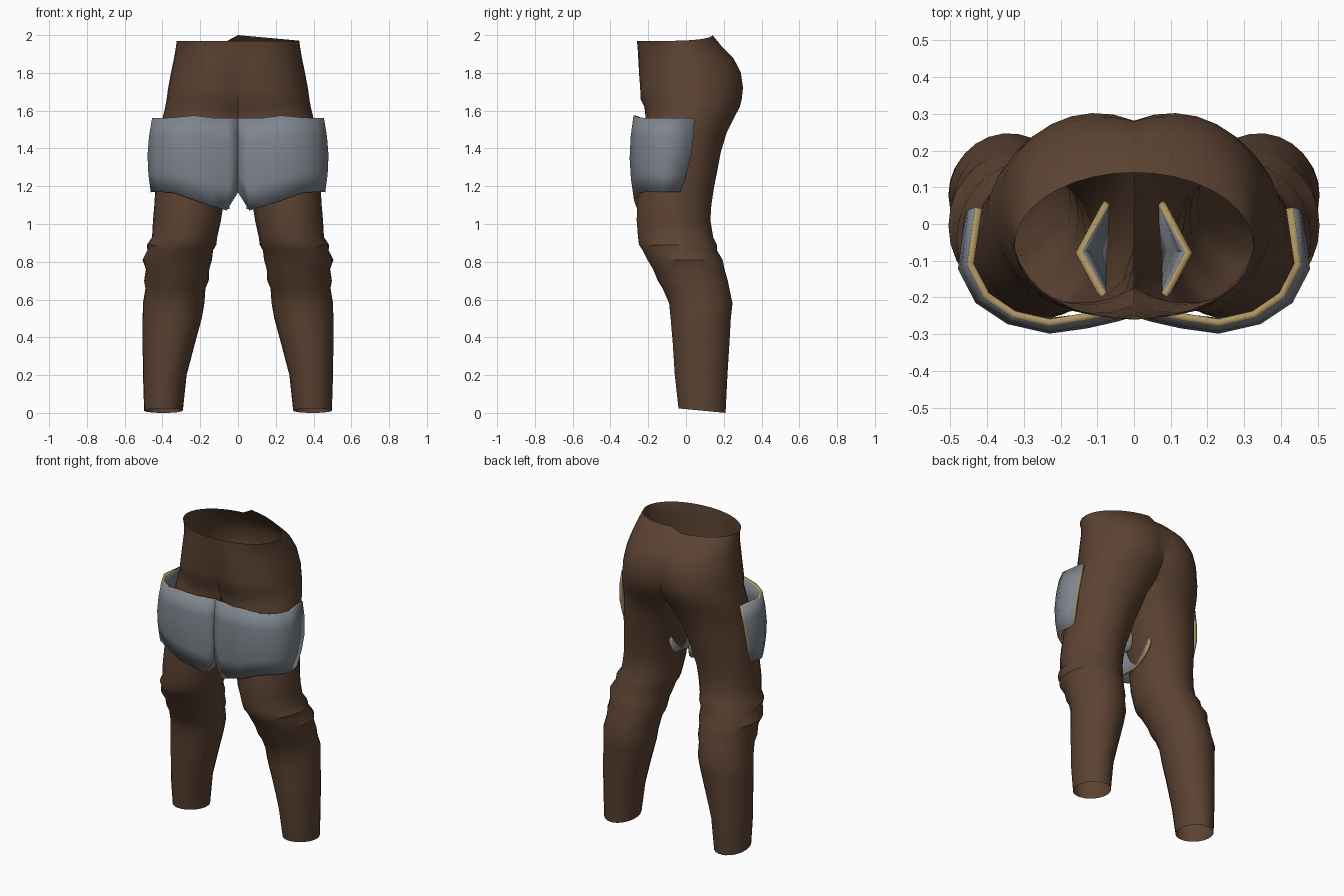
import bpy, bmesh, math

if "Cube" in bpy.data.objects:
    bpy.data.objects.remove(bpy.data.objects["Cube"])


def material(name, rgb):
    m = bpy.data.materials.new(name)
    m.diffuse_color = (*rgb, 1)
    m.use_nodes = True
    m.node_tree.nodes["Principled BSDF"].inputs["Base Color"].default_value = m.diffuse_color
    return m


brown = material("brown cloth", (0.105, 0.055, 0.032))
steel = material("grey plate", (0.21, 0.235, 0.27))
gold = material("gold trim", (0.42, 0.30, 0.12))


def finish(name, bm, mats, angle):
    me = bpy.data.meshes.new(name)
    bm.to_mesh(me)
    bm.free()
    ob = bpy.data.objects.new(name, me)
    bpy.context.collection.objects.link(ob)
    for m in mats:
        me.materials.append(m)
    bpy.ops.object.select_all(action='DESELECT')
    ob.select_set(True)
    bpy.context.view_layer.objects.active = ob
    bpy.ops.object.shade_smooth_by_angle(angle=math.radians(angle))
    return ob


# Trouser sections: height, inner x, outer x, front y, back y
SECTIONS = [
    (0.01, .292, .497, -.04, .21), (0.20, .272, .503, -.06, .22),
    (0.36, .230, .505, -.07, .23), (0.50, .192, .505, -.082, .238),
    (0.58, .178, .503, -.09, .247), (0.66, .172, .490, -.125, .23),
    (0.70, .155, .497, -.15, .222), (0.76, .152, .488, -.175, .205),
    (0.81, .138, .505, -.205, .195), (0.86, .132, .480, -.23, .165),
    (0.89, .115, .482, -.25, .165), (0.93, .110, .455, -.255, .145),
    (1.02, .090, .450, -.262, .13), (1.10, .078, .443, -.26, .135),
    (1.20, .050, .437, -.25, .15), (1.30, .022, .430, -.245, .17),
    (1.38, -.010, .420, -.24, .185), (1.48, -.075, .410, -.225, .215),
    (1.56, -.110, .400, -.215, .255), (1.62, -.140, .385, -.22, .285),
    (1.66, -.150, .378, -.24, .295), (1.72, -.165, .370, -.243, .302),
    (1.80, -.190, .355, -.25, .292), (1.88, -.230, .338, -.253, .25),
    (1.94, -.290, .328, -.257, .19), (1.97, -.325, .325, -.26, .14)]
OUTER, INNER = 18, 6


def section(z, xi, xo, yf, yb):
    """One half section; it stops flat on the middle plane where it crosses it."""
    cx, rx, cy, ry = (xi + xo) / 2, (xo - xi) / 2, (yf + yb) / 2, (yb - yf) / 2
    a = math.acos(max(-0.6, min(1, -cx / rx)))
    pts = []
    for i in range(OUTER + 1):
        t = -a + 2 * a * i / OUTER
        pts.append([max(0, cx + rx * math.cos(t)), cy + ry * math.sin(t)])
    for i in range(1, INNER):
        t = a + (2 * math.pi - 2 * a) * i / INNER
        x, y = cx + rx * math.cos(t), cy + ry * math.sin(t)
        if x < 0:
            x, y = 0, cy + ry * math.sin(a) * (1 - 2 * i / INNER)
        pts.append([x, y])
    # hem dips towards the back
    dip = max(0, 1 - z / 0.2)
    return [(x, y, z + dip * 0.025 * (yb - y - .1) / (yb - yf)) for x, y in pts]


bm = bmesh.new()
for side in (1, -1):
    rings = [[bm.verts.new((side * x, y, z)) for x, y, z in section(*s)]
             for s in SECTIONS]
    n = OUTER + INNER
    for r0, r1 in zip(rings, rings[1:]):
        for i in range(n):
            j = (i + 1) % n
            quad = [r0[i], r0[j], r1[j], r1[i]]
            if all(abs(v.co.x) < 1e-5 for v in quad):
                continue
            bm.faces.new(quad if side == 1 else quad[::-1])
bmesh.ops.remove_doubles(bm, verts=bm.verts, dist=1e-4)
bmesh.ops.delete(bm, geom=[v for v in bm.verts if not v.link_faces], context='VERTS')
# raised back of the waistband on one side
for v in bm.verts:
    if v.co.z > 1.96 and v.co.y > -0.05 and v.co.x > -0.01:
        v.co.z += 0.03 * (1 - v.co.x / 0.33)
low = min(v.co.z for v in bm.verts)
for v in bm.verts:
    if v.co.z < 0.1:
        v.co.z -= low
finish("trousers", bm, [brown], 35)


# Guard columns: top x, top y, bottom x, bottom y, top z, bottom z
FRONT = [(.433, .045, .445, -.03, 1.56, 1.17), (.455, -.11, .462, -.12, 1.56, 1.168),
         (.41, -.20, .42, -.20, 1.56, 1.17), (.33, -.255, .34, -.25, 1.565, 1.165),
         (.23, -.278, .23, -.275, 1.575, 1.125), (.13, -.262, .14, -.265, 1.562, 1.095),
         (.06, -.247, .06, -.25, 1.56, 1.072), (.001, -.235, .001, -.24, 1.56, 1.165)]
INSIDE = [(.03, -.235, .045, -.24, 1.36, 1.08), (.085, -.175, .05, -.17, 1.34, 1.08),
          (.14, -.075, .075, -.075, 1.30, 1.10), (.07, .045, .045, .03, 1.26, 1.13)]
LEVELS = 5


def guard(name, side, columns, bulge):
    bm = bmesh.new()
    cols = []
    for tx, ty, bx, by, zt, zb in columns:
        col = []
        for k in range(LEVELS):
            f = k / (LEVELS - 1)
            x, y, z = tx + (bx - tx) * f, ty + (by - ty) * f, zt + (zb - zt) * f
            # belly of the plate swells away from the thigh
            b = bulge * math.sin(math.pi * f)
            d = math.hypot(x - .23, y + .03)
            if tx > .01:
                x += b * (x - .23) / d
            y += b * (y + .03) / d if ty < 0 else -0.0
            if ty > 0:
                y += 0.02 * math.sin(math.pi * f)
            col.append(bm.verts.new((side * x, y, z)))
        cols.append(col)
    for c0, c1 in zip(cols, cols[1:]):
        for k in range(LEVELS - 1):
            quad = [c0[k], c1[k], c1[k + 1], c0[k + 1]]
            bm.faces.new(quad[::-1] if side == 1 else quad)
    bm.normal_update()
    ob = finish(name, bm, [steel, gold], 40)
    # make the shell grow towards the thigh, with a gold edge
    mid = ob.data.polygons[len(ob.data.polygons) // 2]
    outward = mid.normal.x * (mid.center.x - side * .23) + mid.normal.y * (mid.center.y + .03)
    if outward < 0:
        ob.data.flip_normals()
    mod = ob.modifiers.new("thickness", 'SOLIDIFY')
    mod.thickness = 0.02
    mod.offset = -1
    mod.material_offset_rim = 1


for side, label in ((1, "left"), (-1, "right")):
    guard(label + "_thigh_guard", side, FRONT, 0.022)
    guard(label + "_inner_thigh_guard", side, INSIDE, 0.0)
